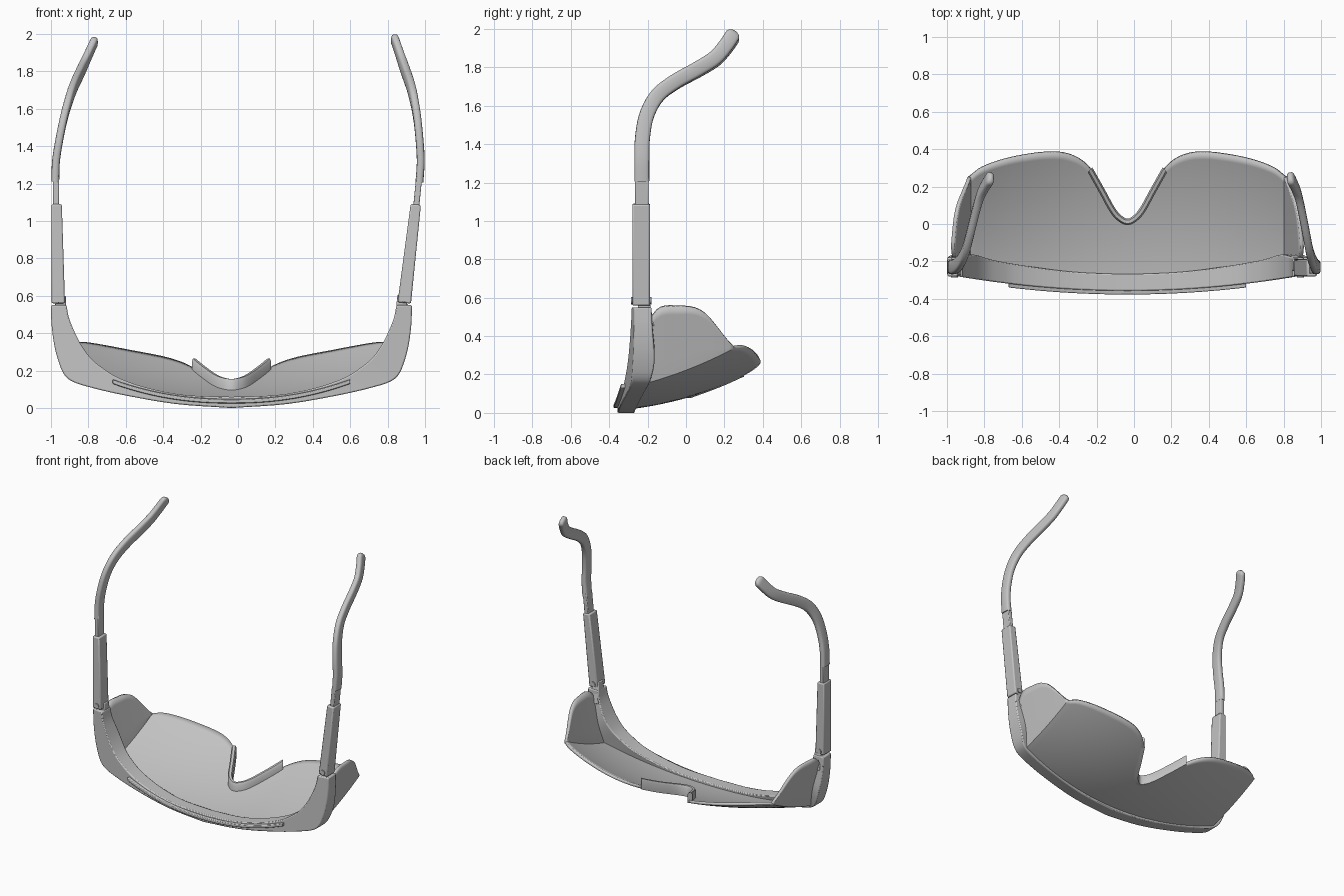
import bpy, bmesh, math
from mathutils import Vector, Matrix

if "Cube" in bpy.data.objects:
    bpy.data.objects.remove(bpy.data.objects["Cube"])

CX = -0.035            # centre line of the frame front
OPEN = 0.1             # one temple is opened a little wider
grey = bpy.data.materials.new("plain_grey")
grey.diffuse_color = (0.55, 0.55, 0.55, 1)
grey.use_nodes = True
grey.node_tree.nodes["Principled BSDF"].inputs["Base Color"].default_value = grey.diffuse_color


def interp(pts, x):
    """Smooth curve through (x, y) points."""
    n = len(pts)
    if x <= pts[0][0]:
        return pts[0][1]
    if x >= pts[-1][0]:
        return pts[-1][1]
    i = max(k for k in range(n - 1) if pts[k][0] <= x)

    def slope(k):
        a, b = pts[max(k - 1, 0)], pts[min(k + 1, n - 1)]
        return (b[1] - a[1]) / (b[0] - a[0])
    (x0, y0), (x1, y1) = pts[i], pts[i + 1]
    h = x1 - x0
    t = (x - x0) / h
    return ((2*t**3 - 3*t**2 + 1) * y0 + (t**3 - 2*t**2 + t) * h * slope(i)
            + (3*t**2 - 2*t**3) * y1 + (t**3 - t**2) * h * slope(i + 1))


def grid_mesh(name, rings, closed=True, bevel=0.0, angle=35):
    """Skin a list of equal point rings; closed rings get end caps."""
    bm = bmesh.new()
    vs = [[bm.verts.new(p) for p in r] for r in rings]
    n = len(rings[0])
    for a, b in zip(vs, vs[1:]):
        for k in range(n if closed else n - 1):
            j = (k + 1) % n
            bm.faces.new((a[k], a[j], b[j], b[k]))
    if closed:
        bm.faces.new(vs[0])
        bm.faces.new(vs[-1])
    bmesh.ops.recalc_face_normals(bm, faces=bm.faces)
    me = bpy.data.meshes.new(name)
    bm.to_mesh(me)
    bm.free()
    me.materials.append(grey)
    me.shade_smooth()
    me.set_sharp_from_angle(angle=math.radians(angle))
    ob = bpy.data.objects.new(name, me)
    bpy.context.collection.objects.link(ob)
    if bevel:
        m = ob.modifiers.new("soft_edges", 'BEVEL')
        m.width, m.segments, m.limit_method = bevel, 2, 'ANGLE'
        m.angle_limit = math.radians(40)
    return ob


def front_y(u):
    return -0.357 + 0.087 * (u / 0.965) ** 2


# Brow frame: swept U with outer and inner edges
outer = [(0, 0), (.3, .022), (.58, .07), (.76, .112), (.85, .142), (.895, .18),
         (.925, .25), (.948, .34), (.962, .45), (.965, .55)]
inner = [(0, .06), (.25, .07), (.45, .108), (.6, .16), (.69, .215), (.755, .27),
         (.805, .34), (.84, .41), (.868, .48), (.882, .55)]


def along(pts, s):
    k = [(i, p[0]) for i, p in enumerate(pts)], [(i, p[1]) for i, p in enumerate(pts)]
    return interp(k[0], s), interp(k[1], s)


rings = []
for i in range(-36, 37):
    s, sign = abs(i) / 4, (1 if i >= 0 else -1)
    (uo, zo), (ui, zi) = along(outer, s), along(inner, s)
    fo, fi = front_y(uo), front_y(ui)
    d = 0.09 + 0.022 * math.exp(-((s - 6.2) / 1.5) ** 2)
    rings.append([(CX + sign * uo, fo, zo), (CX + sign * ui, fi, zi),
                  (CX + sign * ui, fo + d, zi), (CX + sign * uo, fo + d, zo)])
grid_mesh("brow_frame", rings, bevel=0.007)

# Raised ledge along the front of the brow
rings = []
for i in range(-24, 25):
    u = 0.635 * i / 24
    z = 0.038 + 0.105 * abs(u / 0.635) ** 2.2
    y = front_y(u) - 0.02
    rings.append([(CX + u, y + dy, z + dz) for dy, dz in
                  ((0, -.012), (0, .008), (.03, .012), (.03, -.014))])
grid_mesh("brow_ledge", rings, bevel=0.004)

# Lens with folded side shields
back_edge = [(-.05, .043), (0, .02), (.05, .043), (.1, .12), (.16, .235), (.2, .30),
             (.26, .35), (.33, .377), (.4, .384), (.5, .376), (.65, .347),
             (.78, .30), (.845, .25)]
shield_top = [(-.26, .40), (-.2, .47), (-.165, .525), (-.12, .555), (-.04, .557),
              (.04, .55), (.1, .52), (.15, .465), (.2, .40), (.25, .342)]
FOLD = 0.845


def lens_z(u, y):
    t = y + 0.33
    return 0.025 + 0.1*t + 0.27*t*t + (0.15 + 0.15*t) * u * u


def lens_column(u):
    ya, yb = front_y(u) + 0.035, interp(back_edge, u)
    return [(u, y, lens_z(u, y)) for y in (ya + (yb - ya) * k / 20 for k in range(21))]


def shield_column(v):
    col = []
    for _, y, z0 in lens_column(FOLD):
        h = max(interp(shield_top, y) - z0, 0.004) * v
        col.append((FOLD + 0.24 * h, y, z0 + h))
    return col


half = [lens_column(FOLD * k / 48) for k in range(49)] + [shield_column(k / 8) for k in range(1, 9)]
cols = [[(CX - u, y, z) for u, y, z in c] for c in reversed(half[1:])]
cols += [[(CX + u, y, z) for u, y, z in c] for c in half]
lens = grid_mesh("lens", cols, closed=False, angle=40)
sol = lens.modifiers.new("thickness", 'SOLIDIFY')
sol.thickness, sol.offset = 0.02, 0

# Nose rest: upright strip following the notch
path = [(-.05, .045), (0, .012), (.05, .038), (.085, .083), (.13, .165), (.2, .29)]
rings = []
for i in range(-26, 27):
    u = 0.2 * i / 26
    y = interp(path, abs(u))
    e = 0.002
    s = (interp(path, abs(u + e)) - interp(path, abs(u - e))) / (2 * e)
    nrm = Vector((s, -1, 0)).normalized() * 0.017
    z = lens_z(u, y)
    p = Vector((CX + u, y, z))
    rings.append([p + nrm * a + Vector((0, 0, b)) for a, b in
                  ((1, -.012), (1, .05), (.5, .065), (-.5, .065), (-1, .05), (-1, -.012))])
grid_mesh("nose_rest", rings, angle=50)


def place(side, p):
    """Put an outward-measured point on one side, opening the right temple."""
    v = Vector((side * p[0], p[1], p[2]))
    if side > 0:
        pivot = Vector((0.945, 0, 0.58))
        v = pivot + Matrix.Rotation(OPEN, 3, 'Y') @ (v - pivot)
    v.x += CX
    return v


def taper_box(name, side, low, high, bevel):
    """Box from (u0, u1, y0, y1, z) at the bottom to the same at the top."""
    rings = [[place(side, p) for p in ((a, c, z), (b, c, z), (b, d, z), (a, d, z))]
             for a, b, c, d, z in (low, high)]
    return grid_mesh(name, rings, bevel=bevel)


ear_path = [(.942, -.23, 1.21), (.938, -.23, 1.32), (.921, -.227, 1.43), (.896, -.205, 1.55),
            (.868, -.15, 1.65), (.843, -.06, 1.72), (.813, .06, 1.785), (.787, .15, 1.84),
            (.76, .205, 1.90), (.737, .24, 1.95)]
ear_curves = [[(i, p[k]) for i, p in enumerate(ear_path)] for k in range(3)]

for side, tag in ((-1, "left"), (1, "right")):
    taper_box(tag + "_temple_arm", side, (.89, .962, -.28, -.187, .56),
              (.907, .962, -.28, -.187, 1.09), 0.008)
    taper_box(tag + "_temple_core", side, (.922, .954, -.265, -.195, 1.08),
              (.922, .954, -.265, -.195, 1.24), 0.005)
    taper_box(tag + "_hinge_block", side, (.885, .94, -.25, -.165, .45),
              (.885, .94, -.25, -.195, .60), 0.006)

    # Curved ear tip with rounded end
    rings = []
    for i in range(45):
        s = min(9 * i / 40, 9)
        p = Vector([interp(c, s) for c in ear_curves])
        q = Vector([interp(c, s - .05) if s > .1 else c[0][1] for c in ear_curves])
        r = Vector([interp(c, min(s + .05, 9)) for c in ear_curves])
        t = (r - q).normalized()
        w = Vector((0, t.z, -t.y)).normalized()
        n = t.cross(w).normalized()
        e = max(i - 40, 0) / 4.2
        scale = math.sqrt(1 - e * e)
        p += t * 0.032 * e
        ring = []
        for k in range(16):
            a = 2 * math.pi * k / 16
            ca, sa = math.cos(a), math.sin(a)
            ring.append(place(side, p + w * (.039 * scale * math.copysign(abs(ca) ** .6, ca))
                              + n * (.021 * scale * math.copysign(abs(sa) ** .6, sa))))
        rings.append(ring)
    grid_mesh(tag + "_ear_tip", rings, angle=50)

    # Hinge screw head
    rings = [[place(side, (.925 + .018 * math.cos(math.tau * k / 16), y,
                           .583 + .018 * math.sin(math.tau * k / 16)))
              for k in range(16)] for y in (-.287, -.18)]
    grid_mesh(tag + "_hinge_screw", rings)
